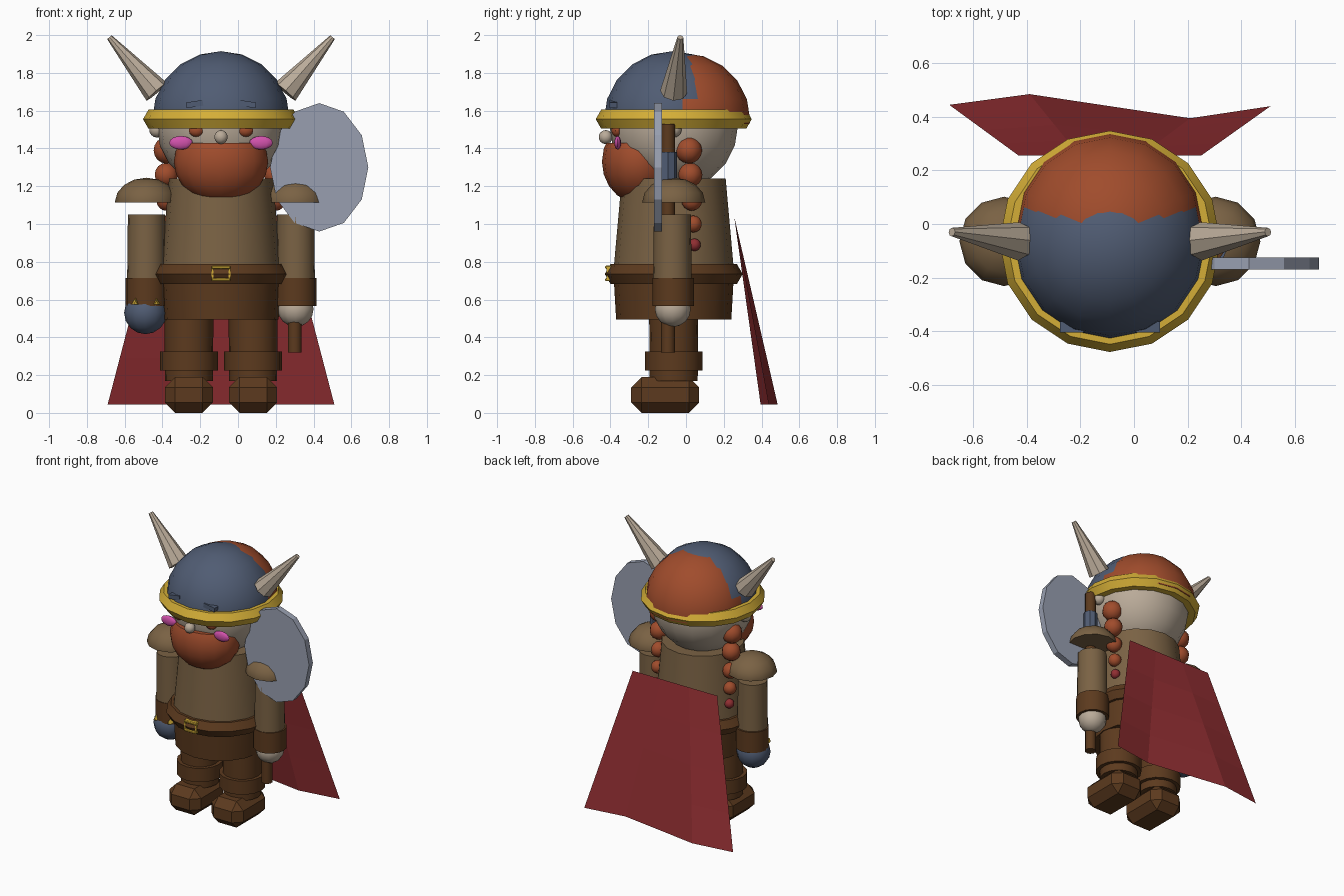
import bpy, bmesh, math
from mathutils import Vector, Matrix

if "Cube" in bpy.data.objects:
    bpy.data.objects.remove(bpy.data.objects["Cube"])

CX, CY = -0.09, -0.065          # body axis


def material(name, r, g, b):
    lin = [((c / 255 + 0.055) / 1.055) ** 2.4 for c in (r, g, b)]
    m = bpy.data.materials.new(name)
    m.diffuse_color = (*lin, 1)
    m.use_nodes = True
    m.node_tree.nodes["Principled BSDF"].inputs["Base Color"].default_value = m.diffuse_color
    return m


SLATE = material("slate_blue", 80, 92, 115)
STEEL = material("pale_steel", 152, 159, 176)
GOLD = material("gold", 212, 174, 55)
ORANGE = material("orange_hair", 160, 76, 44)
SKIN = material("pale_skin", 186, 171, 153)
TUNIC = material("tan_leather", 122, 98, 68)
BROWN = material("dark_leather", 92, 58, 30)
RED = material("cape_red", 145, 46, 50)
PINK = material("pink_cheek", 210, 82, 172)


def finish(name, bm, mat, angle=40):
    bmesh.ops.recalc_face_normals(bm, faces=bm.faces)
    me = bpy.data.meshes.new(name)
    bm.to_mesh(me)
    bm.free()
    me.materials.append(mat)
    ob = bpy.data.objects.new(name, me)
    bpy.context.collection.objects.link(ob)
    if angle:
        bpy.ops.object.select_all(action='DESELECT')
        ob.select_set(True)
        bpy.context.view_layer.objects.active = ob
        bpy.ops.object.shade_smooth_by_angle(angle=math.radians(angle))
    return ob


def ball(name, mat, loc, size, seg=16, rings=10, above=None, below=None):
    """Ellipsoid, optionally cut flat at a height and capped."""
    bm = bmesh.new()
    s = size if isinstance(size, tuple) else (size,) * 3
    bmesh.ops.create_uvsphere(bm, u_segments=seg, v_segments=rings, radius=1)
    bmesh.ops.transform(bm, matrix=Matrix.Translation(loc) @ Matrix.Diagonal((*s, 1)), verts=bm.verts)
    for z, n in ((above, -1), (below, 1)):
        if z is not None:
            bmesh.ops.bisect_plane(bm, geom=bm.verts[:] + bm.edges[:] + bm.faces[:],
                                   plane_co=(0, 0, z), plane_no=(0, 0, n), clear_outer=True)
            bmesh.ops.holes_fill(bm, edges=[e for e in bm.edges if e.is_boundary])
    return finish(name, bm, mat)


def cone(name, mat, a, b, ra, rb, seg=16, angle=40):
    """Cylinder or cone running from point a to point b."""
    a, b = Vector(a), Vector(b)
    bm = bmesh.new()
    bmesh.ops.create_cone(bm, cap_ends=True, segments=seg, radius1=ra, radius2=rb, depth=(b - a).length)
    rot = Vector((0, 0, 1)).rotation_difference(b - a).to_matrix().to_4x4()
    bmesh.ops.transform(bm, matrix=Matrix.Translation((a + b) / 2) @ rot, verts=bm.verts)
    return finish(name, bm, mat, angle)


def post(name, mat, x, y, z0, z1, r0, r1, seg=16):
    return cone(name, mat, (x, y, z0), (x, y, z1), r0, r1, seg)


def box(name, mat, loc, size, bevel=0, tilt=0):
    bm = bmesh.new()
    bmesh.ops.create_cube(bm, size=1)
    bmesh.ops.scale(bm, vec=size, verts=bm.verts)
    if bevel:
        bmesh.ops.bevel(bm, geom=bm.edges[:], offset=bevel, segments=1, affect='EDGES')
    bmesh.ops.transform(bm, matrix=Matrix.Translation(loc) @ Matrix.Rotation(tilt, 4, 'Y'), verts=bm.verts)
    return finish(name, bm, mat, 0)


def ring(name, mat, z, major, minor, seg=16, sides=6):
    bm = bmesh.new()
    grid = []
    for i in range(seg):
        t = math.tau * (i / seg)
        row = []
        for j in range(sides):
            p = math.tau * j / sides
            r = major + minor * math.cos(p)
            row.append(bm.verts.new((CX + r * math.cos(t), CY + r * math.sin(t), z + minor * math.sin(p))))
        grid.append(row)
    for i in range(seg):
        for j in range(sides):
            i2, j2 = (i + 1) % seg, (j + 1) % sides
            bm.faces.new((grid[i][j], grid[i2][j], grid[i2][j2], grid[i][j2]))
    return finish(name, bm, mat)


# Head, helmet and hair
ball("head", SKIN, (CX, CY, 1.52), 0.34)
ball("helmet", SLATE, (CX, -0.07, 1.55), 0.365, above=1.54)
ball("hair", ORANGE, (CX, -0.015, 1.55), 0.355, above=1.53)
ring("helmet_rim", GOLD, 1.555, 0.355, 0.058)
ball("beard", ORANGE, (CX, -0.25, 1.33), (0.25, 0.195, 0.22), below=1.43)
ball("nose", SKIN, (CX, -0.425, 1.46), 0.037, 10, 8)

# Torso
post("tunic", TUNIC, CX, CY, 0.74, 1.24, 0.32, 0.275)
ring("belt", BROWN, 0.735, 0.305, 0.06)
post("trousers", BROWN, CX, CY, 0.495, 0.72, 0.305, 0.318)
for z in (0.77, 0.706):
    box("buckle_bar", GOLD, (CX, -0.4, z), (0.1, 0.055, 0.018), 0.005)
for s in (-1, 1):
    box("buckle_side", GOLD, (CX + s * 0.045, -0.4, 0.738), (0.012, 0.04, 0.06))

# Paired parts
for s, side in ((-1, "left"), (1, "right")):
    def X(d):
        return CX + s * d
    cone(side + "_horn", SKIN, (X(0.34), -0.065, 1.70), (X(0.59), -0.03, 1.988), 0.072, 0.016, 8)
    ball(side + "_ear", SKIN, (X(0.34), -0.065, 1.5), 0.042, 10, 8)
    ball(side + "_eye", ORANGE, (X(0.13), -0.365, 1.495), (0.042, 0.03, 0.034), 10, 8)
    ball(side + "_cheek", PINK, (X(0.212), -0.362, 1.43), (0.062, 0.018, 0.036), 12, 8)
    box(side + "_helmet_brow", SLATE, (X(0.14), -0.385, 1.635), (0.09, 0.04, 0.03), tilt=s * 0.15)
    # Braid of shrinking beads with a red tie
    for z, r in ((1.39, 0.07), (1.26, 0.064), (1.125, 0.055), (1.0, 0.045)):
        ball(side + "_braid_bead", ORANGE, (X(0.29), 0.015 + (1.39 - z) * 0.06, z), r, 10, 8)
    ball(side + "_braid_tie", RED, (X(0.29), 0.045, 0.89), 0.033, 10, 8)
    # Arm
    ball(side + "_shoulder_pad", TUNIC, (X(0.395), CY, 1.115), (0.167, 0.167, 0.13), 12, 8, above=1.114)
    post(side + "_sleeve", TUNIC, X(0.395), -0.072, 0.70, 1.05, 0.102, 0.098)
    post(side + "_wrist_cuff", BROWN, X(0.395), -0.068, 0.565, 0.715, 0.11, 0.11)
    ball(side + "_hand", SKIN, (X(0.395), -0.07, 0.55), 0.095, 12, 8)
    # Leg
    post(side + "_leg", BROWN, X(0.17), CY, 0.17, 0.52, 0.127, 0.13)
    post(side + "_boot_cuff", BROWN, X(0.17), CY, 0.225, 0.325, 0.153, 0.153)
    box(side + "_boot", BROWN, (X(0.17), -0.11, 0.095), (0.255, 0.36, 0.19), 0.055)

# Round gauntlet with gold marks on the left hand
ball("gauntlet", SLATE, (-0.49, -0.075, 0.53), 0.113, 12, 8)
for s in (-1, 1):
    x = -0.487 + s * 0.055
    cone("gauntlet_mark", GOLD, (x, -0.15, 0.588), (x, -0.185, 0.58), 0.024, 0.012, 3, 0)

# Axe in the right hand
post("axe_handle", BROWN, 0.30, -0.095, 0.32, 1.53, 0.037, 0.037, 10)
post("axe_collar", SLATE, 0.30, -0.095, 1.23, 1.38, 0.047, 0.047, 8)
bm = bmesh.new()
bmesh.ops.create_cone(bm, cap_ends=True, segments=12, radius1=1, radius2=1, depth=0.044)
bmesh.ops.transform(bm, matrix=Matrix.Translation((0.43, -0.148, 1.30))
                    @ Matrix.Diagonal((0.26, 1, 0.34, 1)) @ Matrix.Rotation(math.pi / 2, 4, 'X'), verts=bm.verts)
finish("axe_blade", bm, STEEL, 0)

# Flared cape sheet
top = [(-0.43, 0.255), (-0.203, 0.255), (0.023, 0.255), (0.25, 0.255)]
hem = [(-0.69, 0.445), (-0.39, 0.485), (0.21, 0.395), (0.51, 0.44)]
bm = bmesh.new()
rows = []
for k in range(5):
    t = k / 4
    rows.append([bm.verts.new((a[0] + (b[0] - a[0]) * t, a[1] + (b[1] - a[1]) * t, 1.04 - 0.995 * t))
                 for a, b in zip(top, hem)])
for r0, r1 in zip(rows, rows[1:]):
    for i in range(3):
        bm.faces.new((r0[i], r0[i + 1], r1[i + 1], r1[i]))
finish("cape", bm, RED, 0)
